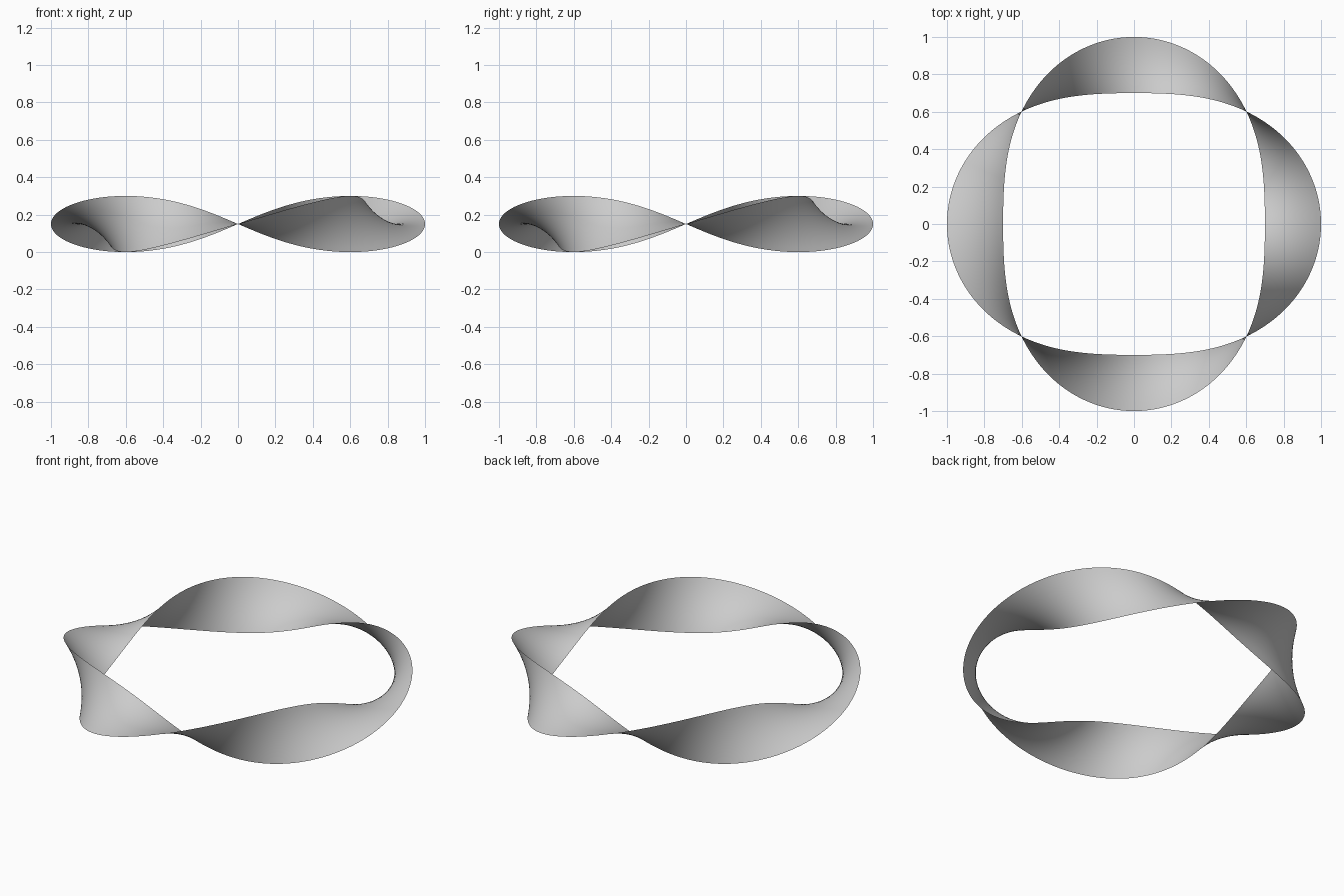
import bpy, bmesh
from math import sin, cos, pi

if "Cube" in bpy.data.objects:
    bpy.data.objects.remove(bpy.data.objects["Cube"])

RADIUS, HALF_WIDTH = 0.85, 0.15   # centre line radius, half the ribbon width
TURNS = 2                         # full twists around the loop
SEGMENTS, STRIPS = 384, 12

# Twisted ribbon: a straight cross-section that rotates as it runs round the ring
bm = bmesh.new()
rings = []
for i in range(SEGMENTS):
    a = 2 * pi * i / SEGMENTS
    twist = TURNS * a
    row = []
    for j in range(STRIPS + 1):
        w = HALF_WIDTH * (2 * j / STRIPS - 1)
        r = RADIUS + w * cos(twist)
        row.append(bm.verts.new((r * cos(a), r * sin(a), HALF_WIDTH + w * sin(twist))))
    rings.append(row)

# Skin neighbouring cross-sections, closing the loop
for i, row in enumerate(rings):
    nxt = rings[(i + 1) % SEGMENTS]
    for j in range(STRIPS):
        bm.faces.new((row[j], nxt[j], nxt[j + 1], row[j + 1])).smooth = True

mesh = bpy.data.meshes.new("twisted_ribbon")
bm.to_mesh(mesh)
bm.free()
ribbon = bpy.data.objects.new("twisted_ribbon", mesh)
bpy.context.collection.objects.link(ribbon)
